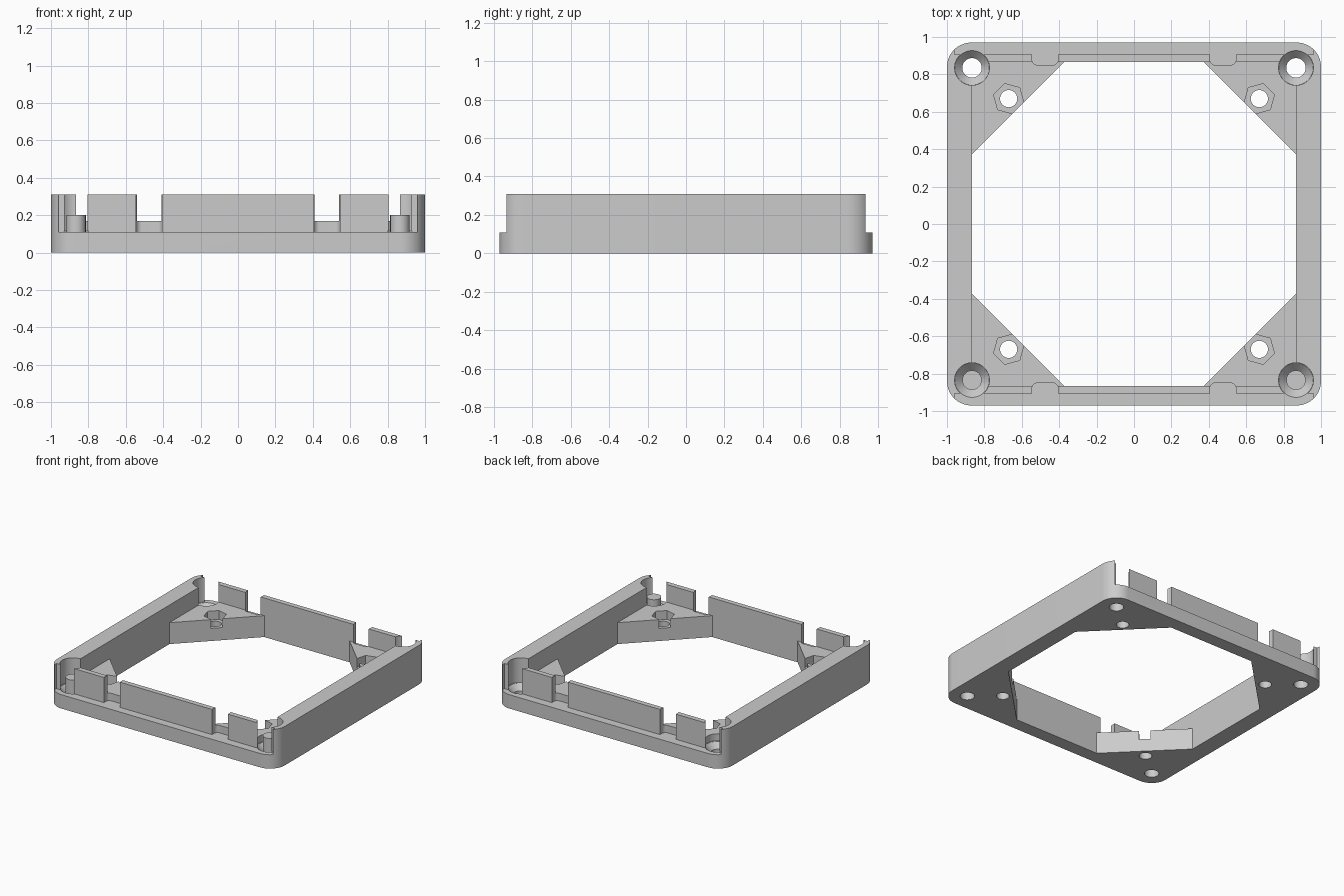
import bpy, bmesh, math

if "Cube" in bpy.data.objects:
    bpy.data.objects.remove(bpy.data.objects["Cube"])

grey = bpy.data.materials.new("plain grey")
grey.diffuse_color = (0.6, 0.6, 0.6, 1)
grey.use_nodes = True
grey.node_tree.nodes["Principled BSDF"].inputs["Base Color"].default_value = grey.diffuse_color


def prism(name, pts, z0, z1, top_scale=None):
    """Extrude a plan outline from z0 to z1."""
    bm = bmesh.new()
    bottom = [bm.verts.new((x, y, z0)) for x, y in pts]
    top = [bm.verts.new((x, y, z1)) for x, y in (top_scale or pts)]
    n = len(pts)
    bm.faces.new(bottom[::-1])
    bm.faces.new(top)
    for i in range(n):
        j = (i + 1) % n
        bm.faces.new((bottom[i], bottom[j], top[j], top[i]))
    bmesh.ops.recalc_face_normals(bm, faces=bm.faces)
    me = bpy.data.meshes.new(name)
    bm.to_mesh(me)
    bm.free()
    me.materials.append(grey)
    ob = bpy.data.objects.new(name, me)
    bpy.context.collection.objects.link(ob)
    return ob


def circle(cx, cy, r, n=48, start=0.0):
    return [(cx + r * math.cos(start + 2 * math.pi * i / n),
             cy + r * math.sin(start + 2 * math.pi * i / n)) for i in range(n)]


def rounded_rect(cx, cy, hx, hy, r, n=10):
    pts = []
    for k, (sx, sy) in enumerate([(1, 1), (-1, 1), (-1, -1), (1, -1)]):
        for i in range(n + 1):
            a = math.pi / 2 * (k + i / n)
            pts.append((cx + sx * (hx - r) + r * math.cos(a),
                        cy + sy * (hy - r) + r * math.sin(a)))
    return pts


# Full-height rounded block
frame = prism("fan_frame", rounded_rect(0, 0, 1, 0.97, 0.13, 14), 0, 0.31)


def cut(pts, z0, z1, top=None):
    cutter = prism("cutter", pts, z0, z1, top)
    cutter.hide_render = True
    mod = frame.modifiers.new("cut", 'BOOLEAN')
    mod.operation = 'DIFFERENCE'
    mod.solver = 'EXACT'
    mod.object = cutter
    bpy.context.view_layer.objects.active = frame
    bpy.ops.object.modifier_apply(modifier=mod.name)
    bpy.data.objects.remove(cutter)


def box(x0, x1, y0, y1):
    return [(x0, y0), (x1, y0), (x1, y1), (x0, y1)]


# Eight-sided opening through the base, square opening above the corner gussets
W, C = 0.865, 0.375
cut([(W, -C), (W, C), (C, W), (-C, W), (-W, C), (-W, -C), (-C, -W), (C, -W)], -0.1, 0.5)
cut(box(-W, W, -W, W), 0.17, 0.5)

# Low ledges outside the front and back walls
for s in (-1, 1):
    cut(box(-0.96, 0.96, min(s * 0.905, s * 1.1), max(s * 0.905, s * 1.1)), 0.11, 0.5)

for sx in (-1, 1):
    for sy in (-1, 1):
        # Countersunk screw hole with clearance for the head
        x, y = sx * 0.866, sy * 0.835
        cut(circle(x, y, 0.093), 0.11, 0.5)
        cut(circle(x, y, 0.05), 0.065, 0.115, circle(x, y, 0.0967))
        cut(circle(x, y, 0.052), -0.1, 0.2)
        # Wall notch
        cut(rounded_rect(sx * 0.475, sy * 0.95, 0.07, 0.1, 0.03), 0.11, 0.5)
        # Hexagonal nut pocket and bolt hole
        x, y = sx * 0.67, sy * 0.67
        start = math.atan2(sy, sx) + math.pi / 6
        cut(circle(x, y, 0.083, 6, start), 0.10, 0.5)
        cut(circle(x, y, 0.046, 32), -0.1, 0.2)

# Smooth only the curved walls
bpy.ops.object.select_all(action='DESELECT')
frame.select_set(True)
bpy.context.view_layer.objects.active = frame
bpy.ops.object.shade_smooth_by_angle(angle=math.radians(30))
